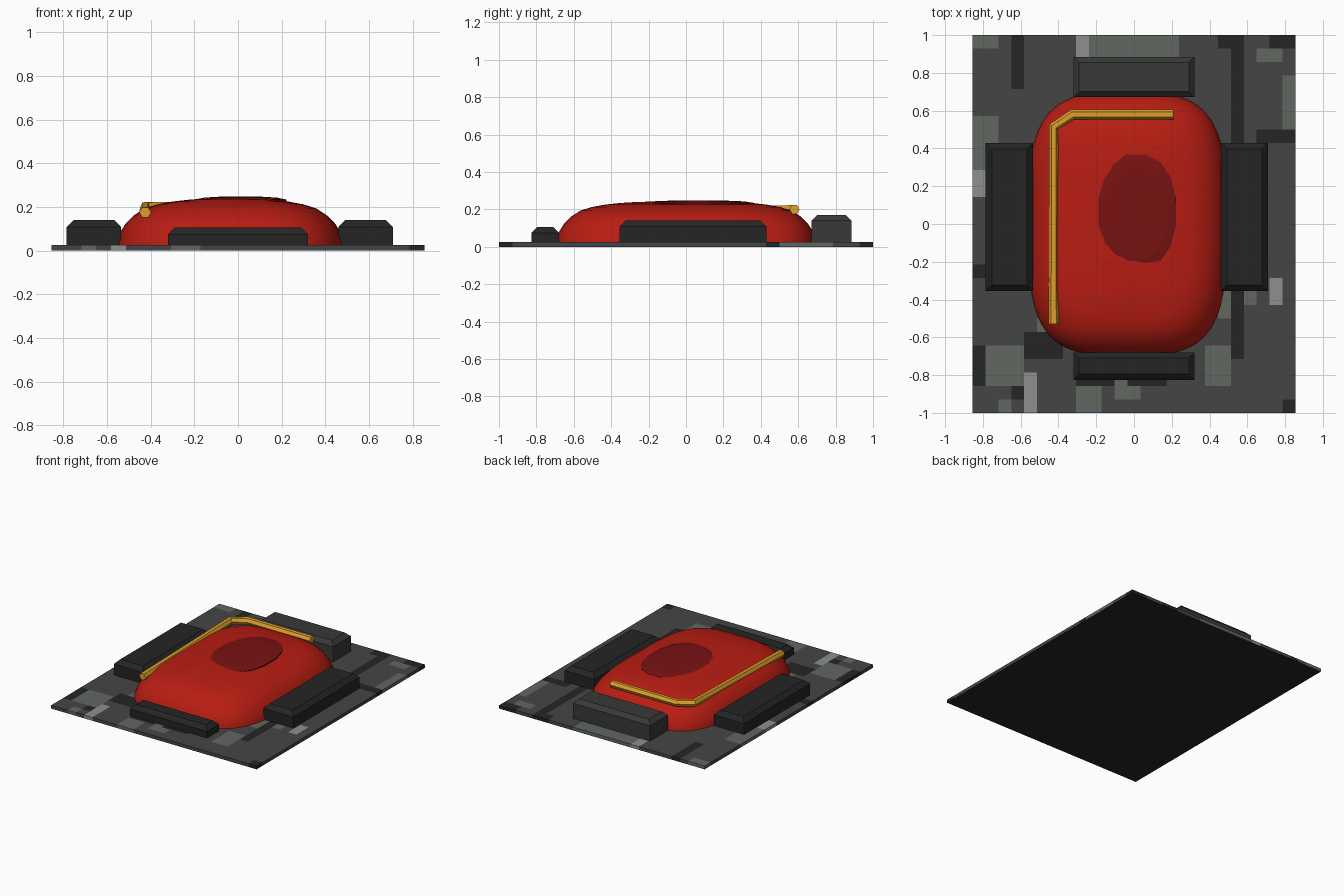
import bpy, bmesh, math, random

if "Cube" in bpy.data.objects:
    bpy.data.objects.remove(bpy.data.objects["Cube"])

random.seed(4)


def material(name, r, g, b):
    m = bpy.data.materials.new(name)
    m.diffuse_color = (r, g, b, 1)
    m.use_nodes = True
    m.node_tree.nodes["Principled BSDF"].inputs["Base Color"].default_value = m.diffuse_color
    return m


RED = material("red", 0.48, 0.012, 0.006)
DARK_RED = material("dark_red", 0.19, 0.006, 0.006)
YELLOW = material("amber", 0.75, 0.36, 0.025)
BLACK = material("black", 0.018, 0.018, 0.018)
SLATE = material("slate", 0.04, 0.04, 0.04)
CAMO = [material("camo_mid", 0.06, 0.06, 0.06), BLACK,
        material("camo_green_grey", 0.12, 0.135, 0.12),
        material("camo_light", 0.27, 0.28, 0.27)]


def finish(name, bm, mats, smooth=None):
    bmesh.ops.recalc_face_normals(bm, faces=bm.faces)
    me = bpy.data.meshes.new(name)
    bm.to_mesh(me)
    bm.free()
    for m in mats:
        me.materials.append(m)
    ob = bpy.data.objects.new(name, me)
    bpy.context.collection.objects.link(ob)
    if smooth:
        bpy.ops.object.select_all(action='DESELECT')
        ob.select_set(True)
        bpy.context.view_layer.objects.active = ob
        bpy.ops.object.shade_smooth_by_angle(angle=math.radians(smooth))
    return ob


def loft(name, center, rings, n, power, mat, smooth=None):
    """Stack superellipse rings (half x, half y, z) and cap both ends."""
    bm = bmesh.new()
    loops = []
    for hx, hy, z in rings:
        loop = []
        for i in range(n):
            a = 2 * math.pi * (i + 0.5) / n
            c, s = math.cos(a), math.sin(a)
            x = math.copysign(abs(c) ** (2 / power), c) * hx
            y = math.copysign(abs(s) ** (2 / power), s) * hy
            loop.append(bm.verts.new((center[0] + x, center[1] + y, z)))
        loops.append(loop)
    for a, b in zip(loops, loops[1:]):
        for i in range(n):
            j = (i + 1) % n
            bm.faces.new((a[i], a[j], b[j], b[i]))
    bm.faces.new(loops[0])
    bm.faces.new(loops[-1])
    return finish(name, bm, [mat], smooth)


def block(name, x0, x1, y0, y1, top, mat, c=0.032):
    """Box with a chamfered top edge."""
    bm = bmesh.new()
    rings = [[bm.verts.new(p) for p in ((x0 + d, y0 + d, z), (x1 - d, y0 + d, z),
                                        (x1 - d, y1 - d, z), (x0 + d, y1 - d, z))]
             for d, z in ((0, 0.005), (0, top - c), (c, top))]
    for a, b in zip(rings, rings[1:]):
        for i in range(4):
            j = (i + 1) % 4
            bm.faces.new((a[i], a[j], b[j], b[i]))
    bm.faces.new(rings[0])
    bm.faces.new(rings[-1])
    return finish(name, bm, [mat])


# Base plate: pixel camouflage painted on a grid of top faces
W, D, T, NX, NY = 0.855, 1.0, 0.025, 25, 28
camo = [[0] * NX for _ in range(NY)]


def paint(x, y, w, h, colour):
    for r in range(max(y, 0), min(y + h, NY)):
        for c in range(max(x, 0), min(x + w, NX)):
            camo[r][c] = colour


for _ in range(75):
    paint(random.randrange(-1, NX), random.randrange(-1, NY), random.randint(1, 3),
          random.randint(1, 4), random.choice((0, 0, 1, 1, 2, 2)))
for x, y, w, h, c in ((20, 4, 1, 24, 1), (3, 24, 1, 4, 1), (8, 26, 1, 2, 3),
                      (4, 0, 1, 3, 3), (23, 8, 1, 2, 3), (0, 16, 1, 2, 3), (11, 26, 5, 2, 2)):
    paint(x, y, w, h, c)

bm = bmesh.new()
grid = [[bm.verts.new((-W + 2 * W * i / NX, -D + 2 * D * j / NY, T))
         for i in range(NX + 1)] for j in range(NY + 1)]
for j in range(NY):
    for i in range(NX):
        f = bm.faces.new((grid[j][i], grid[j][i + 1], grid[j + 1][i + 1], grid[j + 1][i]))
        f.material_index = camo[j][i]
border = [e for e in bm.edges if e.is_boundary]
ext = bmesh.ops.extrude_edge_only(bm, edges=border)["geom"]
for v in ext:
    if isinstance(v, bmesh.types.BMVert):
        v.co.z = 0
bottom = [e for e in ext if isinstance(e, bmesh.types.BMEdge)]
for f in bmesh.ops.contextual_create(bm, geom=bottom)["faces"]:
    f.material_index = 1
finish("base_plate", bm, CAMO)

# Red cushion: inset amount and height for each ring
profile = [(0, 0.005), (0.003, 0.04), (0.02, 0.085), (0.045, 0.125), (0.08, 0.16),
           (0.13, 0.193), (0.19, 0.212), (0.26, 0.225), (0.34, 0.234), (0.42, 0.239), (0.48, 0.241)]
loft("cushion", (-0.035, 0.0), [(0.525 - d, 0.697 - d, z) for d, z in profile],
     48, 3.5, RED, 40)

# Dark oval pad on top
loft("oval_pad", (0.012, 0.065), [(0.213, 0.308, 0.2), (0.213, 0.308, 0.234),
     (0.17, 0.25, 0.243), (0.1, 0.15, 0.247)], 16, 2.3, DARK_RED)

# Surrounding blocks
for name, x0 in (("left_block", -0.785), ("right_block", 0.46)):
    block(name, x0, x0 + 0.25, -0.355, 0.43, 0.14, BLACK)
block("front_block", -0.32, 0.32, -0.825, -0.68, 0.105, BLACK, 0.03)
block("back_block", -0.32, 0.32, 0.672, 0.885, 0.17, SLATE, 0.03)

# Amber piping: bent rod lying on the cushion
cu = bpy.data.curves.new("piping", 'CURVE')
cu.dimensions = '3D'
cu.bevel_depth = 0.027
cu.bevel_resolution = 1
cu.use_fill_caps = True
pts = [(-0.425, -0.53, 0.175), (-0.425, 0.515, 0.198), (-0.325, 0.58, 0.2), (0.21, 0.58, 0.2)]
sp = cu.splines.new('POLY')
sp.points.add(len(pts) - 1)
for p, co in zip(sp.points, pts):
    p.co = (*co, 1)
sp.use_smooth = False
cu.materials.append(YELLOW)
bpy.context.collection.objects.link(bpy.data.objects.new("piping", cu))
